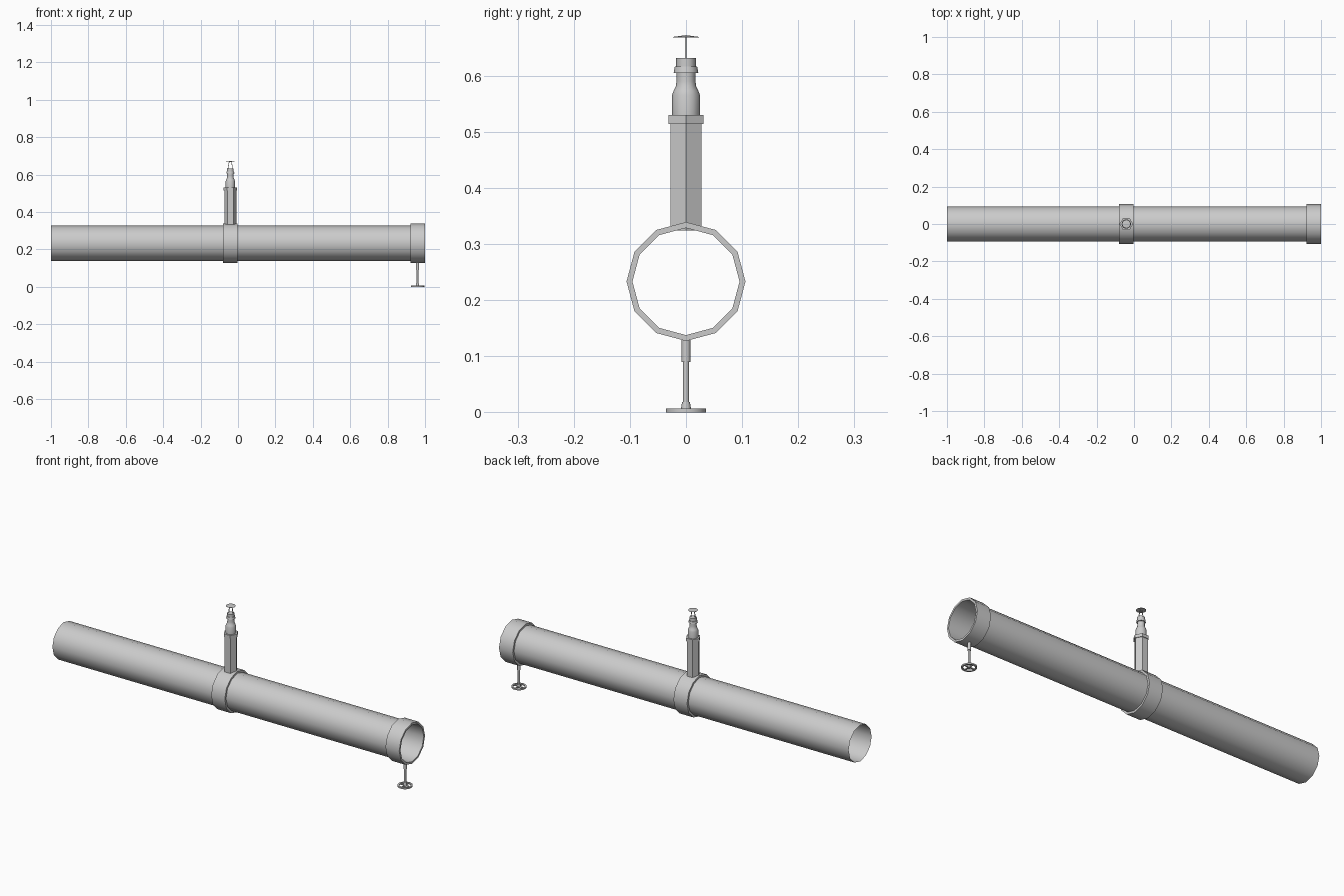
import bpy, bmesh, math
from mathutils import Vector, Matrix

if "Cube" in bpy.data.objects:
    bpy.data.objects.remove(bpy.data.objects["Cube"])

PIPE_Z = 0.233
TEE_X, END_X = -0.041, 0.96


def finish(name, bm, matrix, angle):
    bmesh.ops.remove_doubles(bm, verts=bm.verts, dist=1e-6)
    bmesh.ops.recalc_face_normals(bm, faces=bm.faces)
    bm.transform(matrix)
    mesh = bpy.data.meshes.new(name)
    bm.to_mesh(mesh)
    bm.free()
    ob = bpy.data.objects.new(name, mesh)
    bpy.context.collection.objects.link(ob)
    bpy.ops.object.select_all(action='DESELECT')
    ob.select_set(True)
    bpy.context.view_layer.objects.active = ob
    bpy.ops.object.shade_smooth_by_angle(angle=math.radians(angle))
    return ob


def lathe(name, profile, sides, matrix, closed=False, turn=0, angle=35):
    """Revolve (radius, height) points about local z."""
    bm = bmesh.new()
    rings = []
    for r, h in profile:
        rings.append([bm.verts.new((r * math.cos(a), r * math.sin(a), h))
                      for a in (turn + math.tau * i / sides for i in range(sides))])
    pairs = list(zip(rings, rings[1:]))
    if closed:
        pairs.append((rings[-1], rings[0]))
    for a, b in pairs:
        for i in range(sides):
            j = (i + 1) % sides
            bm.faces.new((a[i], a[j], b[j], b[i]))
    return finish(name, bm, matrix, angle)


def bar(name, a, b, w, d):
    """Rectangular bar running from a to b."""
    a, b = Vector(a), Vector(b)
    bm = bmesh.new()
    bmesh.ops.create_cube(bm, size=1)
    bmesh.ops.scale(bm, vec=(w, d, (b - a).length), verts=bm.verts)
    rot = (b - a).to_track_quat('Z', 'Y').to_matrix().to_4x4()
    return finish(name, bm, Matrix.Translation((a + b) / 2) @ rot, 30)


along_x = Matrix.Translation((0, 0, PIPE_Z)) @ Matrix.Rotation(math.pi / 2, 4, 'Y')
riser = Matrix.Translation((TEE_X, 0, 0))
drain = Matrix.Translation((END_X, 0, 0))

# Main pipe and its two collars
lathe("main_pipe", [(0.0945, -1), (0.0945, 0.94)], 12, along_x)
for name, x0, x1 in (("tee_collar", -0.08, -0.002), ("end_collar", 0.921, 1.0)):
    lathe(name, [(0.0955, x0), (0.106, x0), (0.106, x1), (0.0955, x1)], 12, along_x, closed=True)

# Hexagonal riser with its collar
lathe("riser", [(0, 0.324), (0.032, 0.324), (0.032, 0.52), (0, 0.52)], 6, riser)
lathe("riser_collar", [(0, 0.514), (0.036, 0.514), (0.036, 0.53), (0, 0.53)], 6, riser)

# Sprinkler body, nut and cap
lathe("sprinkler_body", [(0.025, 0.53), (0.025, 0.565), (0.022, 0.573), (0.018, 0.581),
                         (0.017, 0.59), (0.017, 0.606)], 12, riser)
lathe("sprinkler_nut", [(0, 0.605), (0.022, 0.605), (0.02, 0.616), (0, 0.616)], 12, riser)
lathe("sprinkler_cap", [(0, 0.614), (0.0175, 0.614), (0.0175, 0.631), (0, 0.631)], 12, riser)

# Frame arms and deflector
for s in (-1, 1):
    bar("frame_arm", (TEE_X + s * 0.013, 0, 0.63), (TEE_X + s * 0.006, 0, 0.669), 0.003, 0.003)
lathe("deflector", [(0, 0.669), (0.023, 0.668), (0.023, 0.669), (0, 0.672)], 16, riser)

# Drain valve stem
lathe("valve_neck", [(0, 0.132), (0.008, 0.132), (0.008, 0.09), (0, 0.09)], 12, drain)
lathe("valve_stem", [(0.0055, 0.095), (0.0055, 0.012)], 12, drain)
lathe("valve_hub", [(0, 0.0), (0.009, 0.0), (0.009, 0.006), (0.007, 0.018), (0, 0.018)], 12, drain)

# Handwheel rim and spokes
lathe("handwheel_rim", [(0.028, 0), (0.036, 0), (0.036, 0.007), (0.028, 0.007)], 16, drain, closed=True)
for i in range(4):
    a = math.tau * i / 4
    bar("handwheel_spoke", (END_X, 0, 0.004),
        (END_X + 0.03 * math.cos(a), 0.03 * math.sin(a), 0.004), 0.005, 0.005)
